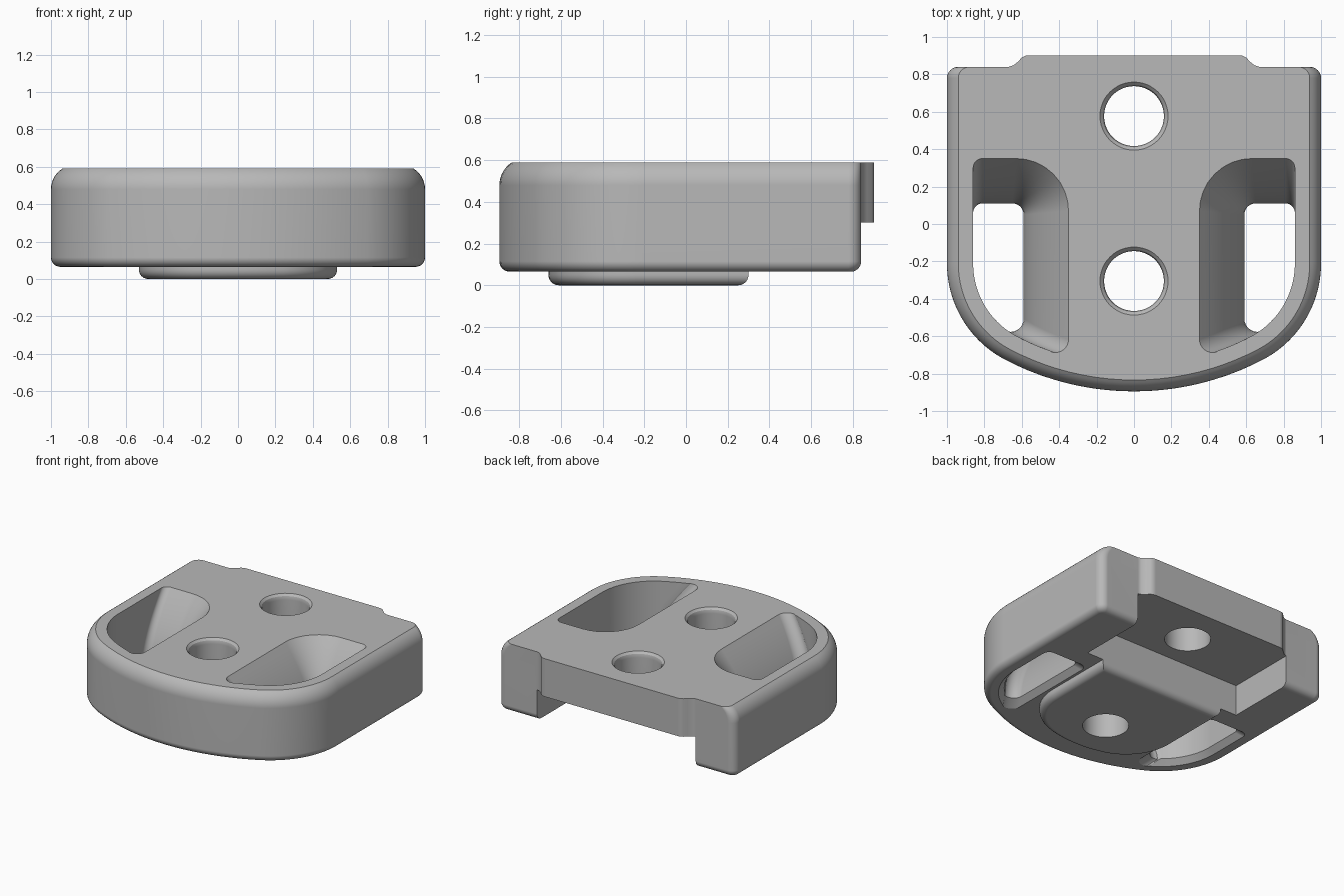
import bpy, bmesh
from math import sin, cos, asin, pi
from mathutils import Vector

cube = bpy.data.objects.get("Cube")
if cube:
    bpy.data.objects.remove(cube, do_unlink=True)

grey = bpy.data.materials.new("plain grey")
grey.use_nodes = True
colour = (0.48, 0.48, 0.48, 1)
grey.diffuse_color = colour
grey.node_tree.nodes["Principled BSDF"].inputs["Base Color"].default_value = colour


def loft(name, layers):
    """Closed solid through (z, ring of xy points) layers."""
    bm = bmesh.new()
    rings = [[bm.verts.new((p[0], p[1], z)) for p in ring] for z, ring in layers]
    for low, high in zip(rings, rings[1:]):
        for i in range(len(low)):
            bm.faces.new((low[i - 1], low[i], high[i], high[i - 1]))
    bm.faces.new(rings[0])
    bm.faces.new(rings[-1])
    bmesh.ops.recalc_face_normals(bm, faces=bm.faces)
    mesh = bpy.data.meshes.new(name)
    bm.to_mesh(mesh)
    bm.free()
    mesh.materials.append(grey)
    obj = bpy.data.objects.new(name, mesh)
    bpy.context.collection.objects.link(obj)
    return obj


def fillet(corner, before, after, r, n=8):
    """Exact arc rounding a corner between two travel directions."""
    p, a, b = Vector(corner), Vector(before).normalized(), Vector(after).normalized()
    half = (pi - a.angle(b)) / 2
    t = r * cos(half) / sin(half)
    p1, p2, w = p - a * t, p + b * t, sin(half)
    pts = []
    for i in range(n + 1):
        s = i / n
        k = ((1 - s) ** 2, 2 * w * s * (1 - s), s * s)
        pts.append((p1 * k[0] + p * k[1] + p2 * k[2]) / sum(k))
    return pts


def front_curve(width, front, big, small, start_x=0.0, n=32):
    """Shallow front arc running tangent into a tighter side arc, x >= start_x."""
    cx = width - small
    join = asin(cx / (big - small))
    cy = front + big - (big - small) * cos(join)
    if start_x < big * sin(join):
        start = asin(start_x / big)
    else:
        start = asin((start_x - cx) / small)
    pts = []
    for i in range(n + 1):
        a = start + (pi / 2 - start) * i / n
        if a < join:
            pts.append(Vector((big * sin(a), front + big - big * cos(a))))
        else:
            pts.append(Vector((cx + small * sin(a), cy - small * cos(a))))
    return pts


def mirrored(half):
    return half + [Vector((-p.x, p.y)) for p in reversed(half) if p.x > 1e-6]


# Main body, with the rear tab as part of its outline
W, FRONT, BIG, SMALL, BACK = 1.0, -0.895, 1.485, 0.58, 0.84
TAB = [(0.67, 0.0), (0.645, 0.008), (0.62, 0.028), (0.60, 0.05), (0.58, 0.06), (0.56, 0.062)]


def body_ring(d, back_d):
    half = front_curve(W - d, FRONT + d, BIG - d, SMALL - d)
    half += fillet((W - d, BACK - back_d), (0, 1), (-1, 0), 0.06 - back_d * 0.8)
    half += [Vector((x, BACK + y - back_d)) for x, y in TAB]
    return mirrored(half)


TOP, BASE, R_TOP, R_LOW = 0.59, 0.065, 0.13, 0.05
layers = []
for i in range(7):
    a = pi / 2 * i / 6
    d = R_LOW * (1 - sin(a))
    layers.append((BASE + R_LOW * (1 - cos(a)), body_ring(d, d)))
for i in range(8):
    a = asin(0.11 / R_TOP) * i / 7
    layers.append((TOP - 0.11 + R_TOP * sin(a), body_ring(R_TOP * (1 - cos(a)), 0)))
body = loft("mount_body", layers)


# Raised pad underneath
def pad_ring(d):
    half = front_curve(0.53 - d, -0.66 + d, 0.85 - d, 0.4 - d)
    return mirrored(half + [Vector((0.53 - d, 0.3 - d))])


layers = []
for i in range(7):
    a = pi / 2 * i / 6
    layers.append((0.05 * (1 - cos(a)), pad_ring(0.05 * (1 - sin(a)))))
pad = loft("base_pad", layers + [(0.15, pad_ring(0))])


# Scooped side slots, sloping on the inner and rear walls
def slot_ring(side, f, flare):
    x = 0.59 - 0.24 * f - flare
    y = 0.11 + 0.24 * f + flare
    d = 0.14 - flare
    outer, big = W - d, BIG - d
    slope = asin(x / big)
    corner = (x, FRONT + BIG - big * cos(slope))
    ring = fillet((outer, y), (0, 1), (-1, 0), 0.05)
    ring += fillet((x, y), (-1, 0), (0, -1), 0.06 + 0.22 * f)
    ring += fillet(corner, (0, -1), (cos(slope), sin(slope)), 0.07)
    ring += front_curve(outer, FRONT + d, big, SMALL - d, ring[-1].x + 0.01)
    return [Vector((side * p.x, p.y)) for p in ring]


def slot(side):
    layers = [(0.0, slot_ring(side, 0, 0.04))]
    for i in range(5):
        a = pi / 2 * i / 4
        layers.append((BASE + 0.04 * sin(a), slot_ring(side, 0, 0.04 * (1 - cos(pi / 2 - a)))))
    for i in range(1, 13):
        u = i / 12
        layers.append((BASE + 0.04 + (TOP - BASE - 0.04) * u, slot_ring(side, u ** 1.6, 0)))
    layers.append((0.7, slot_ring(side, 1, 0)))
    return loft("slot_cutter", layers)


# Bolt holes with an eased top rim
def hole(y):
    def ring(r):
        return [(r * cos(2 * pi * i / 48), y + r * sin(2 * pi * i / 48)) for i in range(48)]
    return loft("hole_cutter", [(-0.1, ring(0.16)), (0.55, ring(0.16)), (0.575, ring(0.167)),
                                (TOP, ring(0.182)), (0.7, ring(0.182))])


# Rear notch under the tab
notch = loft("notch_cutter", [(z, [(-0.67, 0.3), (0.67, 0.3), (0.67, 1.1), (-0.67, 1.1)])
                              for z in (-0.1, 0.3)])


def combine(other, operation):
    other.hide_render = True
    mod = body.modifiers.new(operation, 'BOOLEAN')
    mod.object, mod.operation, mod.solver = other, operation, 'EXACT'
    bpy.ops.object.modifier_apply(modifier=mod.name)
    bpy.data.objects.remove(other, do_unlink=True)


bpy.ops.object.select_all(action='DESELECT')
body.select_set(True)
bpy.context.view_layer.objects.active = body
combine(pad, 'UNION')
for cutter in (notch, slot(1), slot(-1), hole(0.577), hole(-0.305)):
    combine(cutter, 'DIFFERENCE')

bpy.ops.object.shade_smooth_by_angle(angle=pi / 7)
weighted = body.modifiers.new("even_shading", 'WEIGHTED_NORMAL')
weighted.keep_sharp = True
